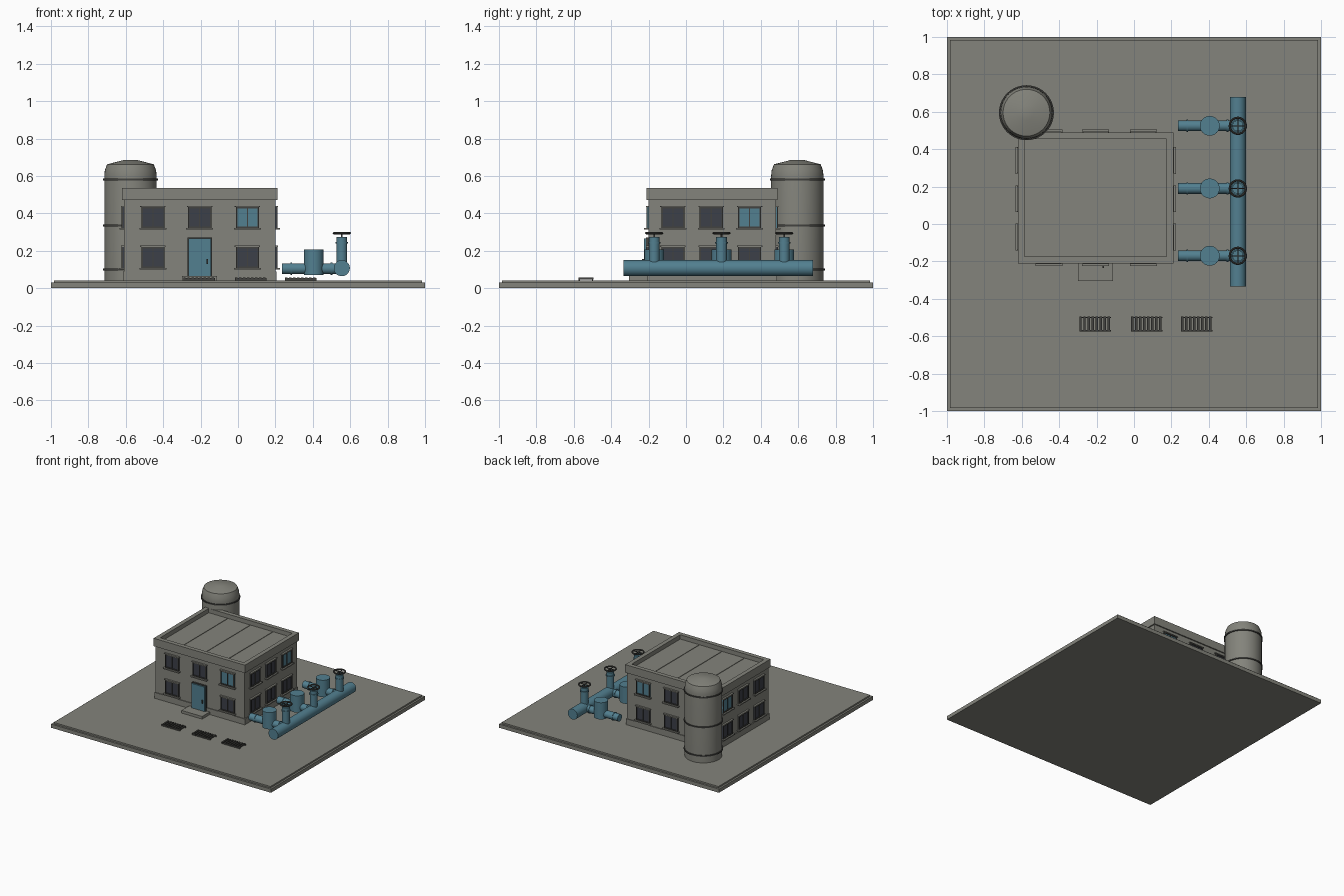
import bpy, bmesh, math
from mathutils import Vector, Matrix

if "Cube" in bpy.data.objects:
    bpy.data.objects.remove(bpy.data.objects["Cube"])


def mat(name, c):
    m = bpy.data.materials.new(name)
    m.diffuse_color = (*c, 1)
    m.use_nodes = True
    m.node_tree.nodes["Principled BSDF"].inputs["Base Color"].default_value = m.diffuse_color
    return m


CONCRETE = mat("concrete grey", (0.23, 0.23, 0.20))
TEAL = mat("teal paint", (0.085, 0.215, 0.28))
GLASS = mat("dark glass", (0.045, 0.05, 0.065))
METAL = mat("dark metal", (0.055, 0.055, 0.05))


def finish(name, bm, material, smooth=False):
    bmesh.ops.recalc_face_normals(bm, faces=bm.faces)
    me = bpy.data.meshes.new(name)
    bm.to_mesh(me)
    bm.free()
    me.materials.append(material)
    ob = bpy.data.objects.new(name, me)
    bpy.context.collection.objects.link(ob)
    if smooth:
        bpy.ops.object.select_all(action='DESELECT')
        ob.select_set(True)
        bpy.context.view_layer.objects.active = ob
        bpy.ops.object.shade_smooth_by_angle(angle=math.radians(35))
    return ob


def add_box(bm, lo, hi, M=Matrix()):
    lo, hi = Vector(lo), Vector(hi)
    s = hi - lo
    bmesh.ops.create_cube(bm, size=1, matrix=M @ Matrix.Translation((lo + hi) / 2)
                          @ Matrix.Diagonal((s.x, s.y, s.z, 1)))


def boxes(name, material, pairs, M=Matrix()):
    bm = bmesh.new()
    for lo, hi in pairs:
        add_box(bm, lo, hi, M)
    return finish(name, bm, material)


def tube(name, material, parts, seg=32):
    """parts: (start, end, radius) closed cylinders"""
    bm = bmesh.new()
    for a, b, r in parts:
        a, b = Vector(a), Vector(b)
        rot = (b - a).to_track_quat('Z', 'Y').to_matrix().to_4x4()
        bmesh.ops.create_cone(bm, cap_ends=True, segments=seg, radius1=r, radius2=r,
                              depth=(b - a).length, matrix=Matrix.Translation((a + b) / 2) @ rot)
    return finish(name, bm, material, True)


def lathe(name, material, profile, centre, closed=False, seg=40):
    bm = bmesh.new()
    vs = [bm.verts.new((r, 0, z)) for r, z in profile]
    es = [bm.edges.new(p) for p in zip(vs, vs[1:])]
    if closed:
        es.append(bm.edges.new((vs[-1], vs[0])))
    bmesh.ops.spin(bm, geom=vs + es, cent=(0, 0, 0), axis=(0, 0, 1),
                   angle=math.tau, steps=seg, use_duplicate=False)
    bmesh.ops.remove_doubles(bm, verts=bm.verts, dist=1e-5)
    bmesh.ops.translate(bm, verts=bm.verts, vec=centre)
    return finish(name, bm, material, True)


# ground slab in two steps
boxes("ground_slab", CONCRETE, [((-1, -1, 0), (1, 1, 0.03)),
                                ((-0.985, -0.985, 0.03), (0.985, 0.985, 0.042))])

# building body, plinth, roof and parapet
X0, X1, Y0, Y1 = -0.61, 0.20, -0.20, 0.48
boxes("building_walls", CONCRETE, [((X0, Y0, 0.04), (X1, Y1, 0.50))])
boxes("plinth", CONCRETE, [((X0 - .006, Y0 - .006, 0.04), (X1 + .006, Y1 + .006, 0.09))])
a, t = 0.01, 0.035
boxes("parapet", CONCRETE, [
    ((X0 - a, Y0 - a, 0.47), (X1 + a, Y0 - a + t, 0.535)),
    ((X0 - a, Y1 + a - t, 0.47), (X1 + a, Y1 + a, 0.535)),
    ((X0 - a, Y0 - a + t, 0.47), (X0 - a + t, Y1 + a - t, 0.535)),
    ((X1 + a - t, Y0 - a + t, 0.47), (X1 + a, Y1 + a - t, 0.535))])
boxes("roof_seams", CONCRETE, [((x - .003, Y0 + t, 0.499), (x + .003, Y1 - t, 0.504))
                               for x in (-0.41, -0.205, 0.0)])


# windows: local x along the wall, local -y outwards
def window(name, M, pane):
    w, h, b = 0.062, 0.056, 0.008
    boxes(name + "_pane", pane, [((-w, -0.006, -h), (w, 0.004, h))], M)
    boxes(name + "_frame", METAL, [
        ((-w, -0.012, h - b), (w, 0, h)), ((-w, -0.012, -h), (w, 0, -h + b)),
        ((-w, -0.012, -h), (-w + b, 0, h)), ((w - b, -0.012, -h), (w, 0, h)),
        ((-0.003, -0.010, -h), (0.003, 0, h))], M)
    boxes(name + "_sill", CONCRETE, [((-0.072, -0.024, -h - .009), (0.072, 0, -h)),
                                     ((-0.068, -0.015, h), (0.068, 0, h + .006))], M)


walls = {"front": (0, Y0, (-0.455, -0.205, 0.05)), "back": (180, Y1, (-0.455, -0.205, 0.05)),
         "right": (90, X1, (-0.07, 0.135, 0.34)), "left": (-90, X0, (-0.07, 0.135, 0.34))}
for side, (ang, wall, spots) in walls.items():
    R = Matrix.Rotation(math.radians(ang), 4, 'Z')
    for row, z in enumerate((0.165, 0.378)):
        for i, s in enumerate(spots):
            if side == "front" and row == 0 and i == 1:
                continue  # door goes here
            p = (s, wall, z) if side in ("front", "back") else (wall, s, z)
            window(f"{side}_window_{row}_{i}", Matrix.Translation(p) @ R,
                   TEAL if row == 1 and i == 2 else GLASS)

# door, handle and step
boxes("door", TEAL, [((-0.265, -0.225, 0.06), (-0.145, Y0, 0.265))])
boxes("door_frame", METAL, [((-0.270, -0.215, 0.06), (-0.265, Y0, 0.27)),
                            ((-0.145, -0.215, 0.06), (-0.140, Y0, 0.27)),
                            ((-0.270, -0.215, 0.265), (-0.140, Y0, 0.27))])
boxes("door_handle", METAL, [((-0.168, -0.235, 0.128), (-0.160, -0.225, 0.155))])
boxes("door_step", CONCRETE, [((-0.30, -0.305, 0.04), (-0.112, Y0, 0.064))])

# storage silo with domed cap and hoops
C = (-0.575, 0.595, 0)
lathe("silo", CONCRETE, [(0, .04), (.14, .04), (.14, .60), (.137, .63), (.125, .662),
                         (.04, .684), (0, .686)], C)
for i, z in enumerate((0.10, 0.335, 0.58)):
    lathe(f"silo_hoop_{i}", METAL, [(.138, z - .005), (.147, z - .005),
                                    (.147, z + .005), (.138, z + .005)], C, True)

# main pipe with branches, pumps, risers and hand wheels
PX, PZ = 0.555, 0.107
tube("main_pipe", TEAL, [((PX, -0.335, PZ), (PX, 0.68, PZ), 0.043)])
for i, y in enumerate((-0.17, 0.19, 0.525)):
    tube(f"branch_pipe_{i}", TEAL, [((0.235, y, 0.104), (PX, y, 0.104), 0.029)])
    tube(f"branch_flanges_{i}", TEAL, [((x - .005, y, 0.104), (x + .005, y, 0.104), 0.033)
                                       for x in (0.285, 0.50)])
    tube(f"pump_{i}", TEAL, [((0.405, y, 0.07), (0.405, y, 0.207), 0.053)])
    tube(f"riser_{i}", TEAL, [((PX, y, PZ), (PX, y, 0.273), 0.029),
                              ((PX, y, 0.238), (PX, y, 0.247), 0.034)])
    tube(f"valve_stem_{i}", METAL, [((PX, y, 0.27), (PX, y, 0.297), 0.005)], 12)
    ring = [(0.043 + 0.006 * math.cos(k * math.tau / 8), 0.294 + 0.006 * math.sin(k * math.tau / 8))
            for k in range(8)]
    lathe(f"hand_wheel_{i}", METAL, ring, (PX, y, 0), True, 28)
    boxes(f"wheel_spokes_{i}", METAL, [((PX - .042, y - .0025, .291), (PX + .042, y + .0025, .296)),
                                       ((PX - .0025, y - .042, .291), (PX + .0025, y + .042, .296))])

# drain grates in the yard
for i, x in enumerate((-0.208, 0.068, 0.335)):
    bars = [((x - .084 + k * .0215, -0.575, 0.046), (x - .084 + k * .0215 + .0125, -0.495, 0.056))
            for k in range(8)]
    rails = [((x - .084, y - .003, 0.042), (x + .084, y + .003, 0.053)) for y in (-0.571, -0.499)]
    boxes(f"drain_grate_{i}", METAL, bars + rails)
